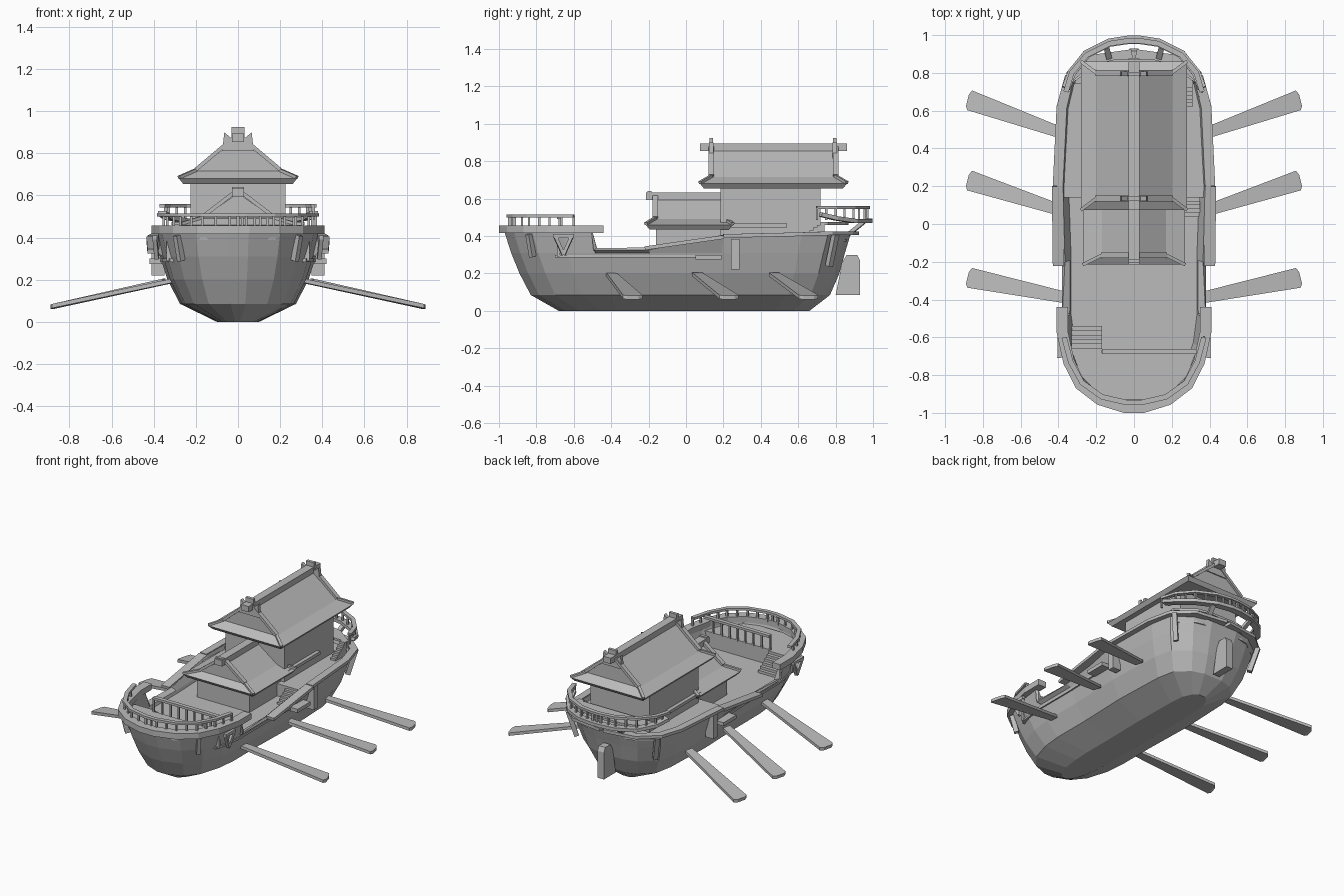
import bpy, bmesh, math
from mathutils import Vector

cube = bpy.data.objects.get("Cube")
if cube:
    bpy.data.objects.remove(cube, do_unlink=True)

grey = bpy.data.materials.new("weathered_grey")
grey.use_nodes = True
grey.diffuse_color = (0.5, 0.5, 0.5, 1)
grey.node_tree.nodes["Principled BSDF"].inputs["Base Color"].default_value = (0.5, 0.5, 0.5, 1)


def build(name, verts, faces):
    mesh = bpy.data.meshes.new(name)
    mesh.from_pydata([tuple(v) for v in verts], [], faces)
    bm = bmesh.new()
    bm.from_mesh(mesh)
    bmesh.ops.recalc_face_normals(bm, faces=bm.faces)
    bm.to_mesh(mesh)
    bm.free()
    mesh.materials.append(grey)
    obj = bpy.data.objects.new(name, mesh)
    bpy.context.collection.objects.link(obj)
    return obj


def box(name, x0, x1, y0, y1, z0, z1):
    v = [(x, y, z) for z in (z0, z1) for x, y in ((x0, y0), (x1, y0), (x1, y1), (x0, y1))]
    return prism(name, v, 4)


def prism(name, verts, n):
    """Join consecutive rings of n points and cap both ends."""
    rings = len(verts) // n
    faces = [[r * n + i, r * n + (i + 1) % n, (r + 1) * n + (i + 1) % n, (r + 1) * n + i]
             for r in range(rings - 1) for i in range(n)]
    faces += [list(range(n)), list(range((rings - 1) * n, rings * n))]
    return build(name, verts, faces)


def sweep(name, path, width, height):
    """Rectangular bar along a path, kept level from side to side."""
    pts = [Vector(p) for p in path]
    verts = []
    for i, p in enumerate(pts):
        d = pts[min(i + 1, len(pts) - 1)] - pts[max(i - 1, 0)]
        side = Vector((d.y, -d.x, 0))
        side = side.normalized() if side.length > 1e-5 else Vector((1, 0, 0))
        up = side.cross(d.normalized())
        s, u = side * width / 2, up * height / 2
        verts += [p - s - u, p + s - u, p + s + u, p - s + u]
    return prism(name, verts, 4)


def both_ways(half):
    """Mirror a half path across the centre line into one full path."""
    return half + [(-x, y, z) for x, y, z in reversed(half)]


# Hull plan: (y, half width) at the sheer, bow to stern
PLAN = [(-0.97, .05), (-.92, .2), (-.82, .3), (-.66, .36), (-.505, .38), (-.495, .38),
        (-.2, .38), (.2, .395), (.62, .375), (.76, .34), (.85, .22), (.88, .1)]


def half_width(y):
    for (a, wa), (b, wb) in zip(PLAN, PLAN[1:]):
        if a <= y <= b:
            return wa + (wb - wa) * (y - a) / (b - a)
    return PLAN[0][1] if y < 0 else PLAN[-1][1]


def sheer(y):
    if y < -.5:
        return .42
    return .325 + .075 * min(1, max(0, (y + .2) / .4)) + (.01 if y > .6 else 0)


# Hull lofted through waterlines: z, bow y, stern y, beam
rings = []
for z, y0, y1, beam in ((0, -.68, .66, .1), (.085, -.83, .77, .275), (.2, -.89, .82, .335),
                        (.31, -.935, .85, .37), (None, -.97, .88, .395)):
    half = [(w / .395 * beam, y0 + (y + .97) * (y1 - y0) / 1.85, sheer(y) if z is None else z)
            for y, w in PLAN]
    rings += both_ways(half)
n = len(PLAN) * 2
hull = prism("hull", rings, n)
bm = bmesh.new()
bm.from_mesh(hull.data)
bm.faces.ensure_lookup_table()
bmesh.ops.delete(bm, geom=[max(bm.faces, key=lambda f: (len(f.verts), f.calc_center_median().z))],
                 context='FACES')
bm.to_mesh(hull.data)
bm.free()
wall = hull.modifiers.new("planking", 'SOLIDIFY')
wall.thickness = .02
wall.offset = -1


# Decks
def deck(name, a, b, z, inset, thick=.015):
    ys = [a] + [y for y, w in PLAN if a < y < b] + [b]
    ring = [(max(.02, half_width(y) - inset), y) for y in ys]
    ring += [(-x, y) for x, y in reversed(ring)]
    prism(name, [(x, y, h) for h in (z - thick, z) for x, y in ring], len(ring))


deck("main_deck", -.7, .14, .3, .022)
deck("fore_deck", -.93, -.68, .405, .02)
deck("aft_deck", .14, .86, .385, .02)
box("fore_bulkhead", -.34, .34, -.69, -.675, .29, .405)
box("aft_bulkhead", -.36, .36, .14, .155, .29, .385)
deck("stern_platform", .74, .87, .475, .03)


# Stairs
def stairs(name, x0, x1, y0, y1, z0, z1, steps=6):
    dy, dz = (y1 - y0) / steps, (z1 - z0) / steps
    for i in range(steps):
        a, b = sorted((y0 + i * dy, y0 + (i + 1) * dy))
        box(f"{name}_{i + 1}", x0, x1, a, b, z0, z0 + (i + 1) * dz)


stairs("fore_step", -.33, -.17, -.54, -.68, .3, .405)
stairs("waist_step", .27, .35, .04, .16, .3, .385)
stairs("stern_step", .27, .31, .62, .74, .385, .475)

# Bow gunwale and stern gallery bands
bow = [(.38, -.44, .437), (.38, -.57, .437), (.345, -.73, .437), (.285, -.85, .437),
       (.18, -.93, .437), (.05, -.97, .437)]
sweep("bow_gunwale", both_ways(bow), .06, .04)
stern = [(.36, .72, .515), (.33, .8, .495), (.25, .9, .48), (.13, .96, .48), (.03, .975, .482)]
sweep("stern_gallery", both_ways(stern), .045, .022)


# Railings with balusters
def railing(name, path, foot):
    sweep(name + "_rail", path, .028, .016)
    for i, (p, q) in enumerate(zip(path, path[1:])):
        for t in (0, .5):
            x, y, z = Vector(p).lerp(Vector(q), t)
            box(f"{name}_post_{i}_{t}", x - .006, x + .006, y - .006, y + .006, foot, z)


bow_rail = [(.37, -.6, .507), (.335, -.73, .507), (.275, -.84, .507), (.17, -.915, .507),
            (.04, -.945, .507)]
railing("bow", both_ways(bow_rail), .44)
railing("fore_deck", [(x, -.675, .5) for x in (-.17, -.04, .08, .2, .33)], .4)
stern_rail = [(.36, .7, .552), (.33, .8, .552), (.25, .895, .552), (.13, .955, .552),
              (.03, .97, .552)]
railing("stern", both_ways(stern_rail), .485)


# Main house and lower house
box("main_house", -.225, .225, .185, .72, .38, .69)
box("lower_house", -.2, .2, -.16, .19, .29, .48)


def hip_gable_roof(name, hw, y0, y1, ze, m, d, zm, zr):
    """Skirted gable roof with a ridge beam and barge boards."""
    def ring(w, inset, z):
        return [(-w, y0 + inset, z), (w, y0 + inset, z), (w, y1 - inset, z), (-w, y1 - inset, z)]
    v = ring(hw - .02, .02, ze - .025) + ring(hw, 0, ze) + ring(m, d, zm)
    v += [(0, y0 + d, zr), (0, y1 - d, zr)]
    f = [[r + i, r + (i + 1) % 4, r + 4 + (i + 1) % 4, r + 4 + i] for r in (0, 4) for i in range(4)]
    f += [[0, 1, 2, 3], [8, 9, 12], [10, 11, 13], [9, 10, 13, 12], [11, 8, 12, 13]]
    build(name, v, f)
    for label, y in (("front", y0 + d), ("back", y1 - d)):
        for s in (-1, 1):
            sweep(f"{name}_{label}_barge_board_{s}",
                  [(s * m, y, zm + .008), (s * .01, y, zr + .008)], .03, .018)
            k = y0 if label == "front" else y1
            sweep(f"{name}_{label}_hip_{s}", [(s * hw, k, ze + .006), (s * m, y, zm + .006)],
                  .018, .014)
    box(name + "_ridge", -.028, .028, y0, y1, zr - .02, zr + .02)


hip_gable_roof("main_roof", .28, .075, .86, .68, .2, .06, .715, .875)
hip_gable_roof("lower_roof", .27, -.215, .25, .46, .17, .05, .49, .612)

# Ridge-end ornaments
for label, y in (("front", .135), ("back", .795)):
    prism(f"{label}_ridge_ornament", [(x, yy, z) for yy in (y - .012, y + .012) for x, z in
          ((-.075, .81), (.075, .81), (.065, .9), (.03, .87), (-.03, .87), (-.065, .9))], 6)
    box(f"{label}_ridge_cap", -.03, .03, y - .01, y + .01, .86, .925)
box("lower_ridge_cap", -.028, .028, -.205, -.185, .6, .64)

# Parts repeated on both sides
for s, side in ((1, "left"), (-1, "right")):
    # Oars widen towards the blade
    for i, (x, y, tip) in enumerate(((.31, -.4, -.285), (.35, .06, .23), (.35, .47, .655))):
        a, b = Vector((s * x, y, .195)), Vector((s * .87, tip, .075))
        verts = []
        for p, w in ((a, .027), (b, .052), (b + Vector((s * .012, 0, -.004)), .03)):
            verts += [p + Vector((s * k * w * -.25, k * w, h))
                      for k, h in ((-1, -.01), (1, -.01), (1, .01), (-1, .01))]
        prism(f"{side}_oar_{i + 1}", verts, 4)
    # Gunwales along the waist and the quarter
    sweep(f"{side}_waist_gunwale", [(s * .4, -.22, .335), (s * .405, .2, .395)], .06, .02)
    sweep(f"{side}_quarter_gunwale", [(s * .405, .2, .4), (s * .385, .62, .41), (s * .345, .77, .415),
                                      (s * .23, .87, .415), (s * .01, .9, .415)], .05, .02)
    # Side plates, rubbing posts and lower eave strip
    box(f"{side}_channel", *sorted((s * .36, s * .42)), .05, .19, .275, .3)
    box(f"{side}_side_post", *sorted((s * .35, s * .41)), .24, .285, .22, .385)
    box(f"{side}_eave_strip", *sorted((s * .2, s * .25)), .19, .54, .447, .468)
    sweep(f"{side}_quarter_post", [(s * .3, .765, .24), (s * .34, .8, .41)], .03, .03)
    sweep(f"{side}_bow_post", [(s * .27, -.82, .29), (s * .29, -.84, .41)], .025, .03)
    # Anchor hung at the bow
    for y in (-.7, -.61):
        sweep(f"{side}_anchor_arm_{y}", [(s * .385, -.655, .3), (s * .395, y, .4)], .02, .018)
    sweep(f"{side}_anchor_stock", [(s * .395, -.71, .4), (s * .395, -.6, .4)], .02, .02)
    # Stern brackets holding the gallery
    sweep(f"{side}_gallery_bracket", [(s * .13, .87, .41), (s * .15, .95, .475)], .03, .02)

# Rudder
prism("rudder", [(x, y, z) for x in (-.025, .025) for y, z in
      ((.8, .085), (.93, .085), (.93, .27), (.915, .3), (.86, .3), (.835, .26))], 6)
